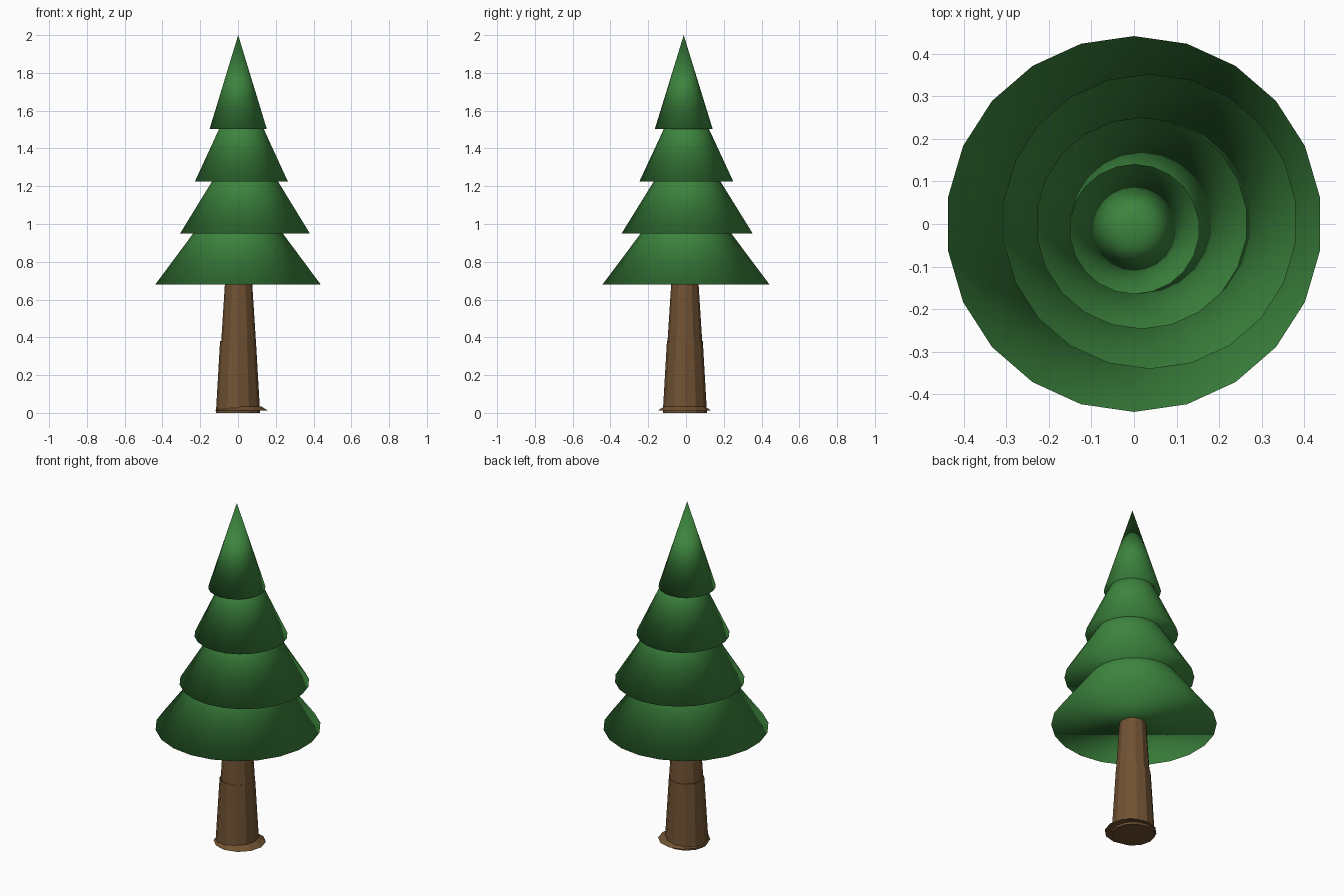
import bpy, math

if "Cube" in bpy.data.objects:
    bpy.data.objects.remove(bpy.data.objects["Cube"])


def material(name, rgb):
    m = bpy.data.materials.new(name)
    m.diffuse_color = (*rgb, 1)
    m.use_nodes = True
    m.node_tree.nodes["Principled BSDF"].inputs["Base Color"].default_value = m.diffuse_color
    return m


green = material("needle green", (0.045, 0.23, 0.047))
brown = material("bark brown", (0.16, 0.083, 0.032))


def frustum(name, sides, r1, r2, z1, z2, x, y, mat, smooth):
    """Upright cone or frustum from z1 to z2, centred on x, y."""
    bpy.ops.mesh.primitive_cone_add(vertices=sides, radius1=r1, radius2=r2,
                                    depth=z2 - z1, location=(x, y, (z1 + z2) / 2))
    ob = bpy.context.object
    ob.name = name
    ob.data.materials.append(mat)
    for p in ob.data.polygons:
        p.use_smooth = smooth
    return ob


# Trunk: root flare, lower and upper sections
frustum("root_flare", 12, 0.14, 0.105, 0.013, 0.035, 0.017, -0.008, brown, False)
frustum("lower_trunk", 12, 0.117, 0.095, 0.0, 0.38, 0.0, -0.006, brown, False)
frustum("upper_trunk", 12, 0.093, 0.07, 0.36, 0.72, 0.003, -0.006, brown, False)

# Foliage: four closed cones, each nested in the one above (r, z bottom, z tip, x, y)
tiers = [
    (0.442, 0.68, 1.27, 0.0, 0.0),
    (0.347, 0.95, 1.51, 0.037, 0.006),
    (0.249, 1.224, 1.76, 0.018, 0.002),
    (0.153, 1.503, 2.0, 0.001, -0.012),
]
for i, (r, z1, z2, x, y) in enumerate(tiers):
    frustum(f"foliage_tier_{i + 1}", 22, r, 0.0, z1, z2, x, y, green, True)
